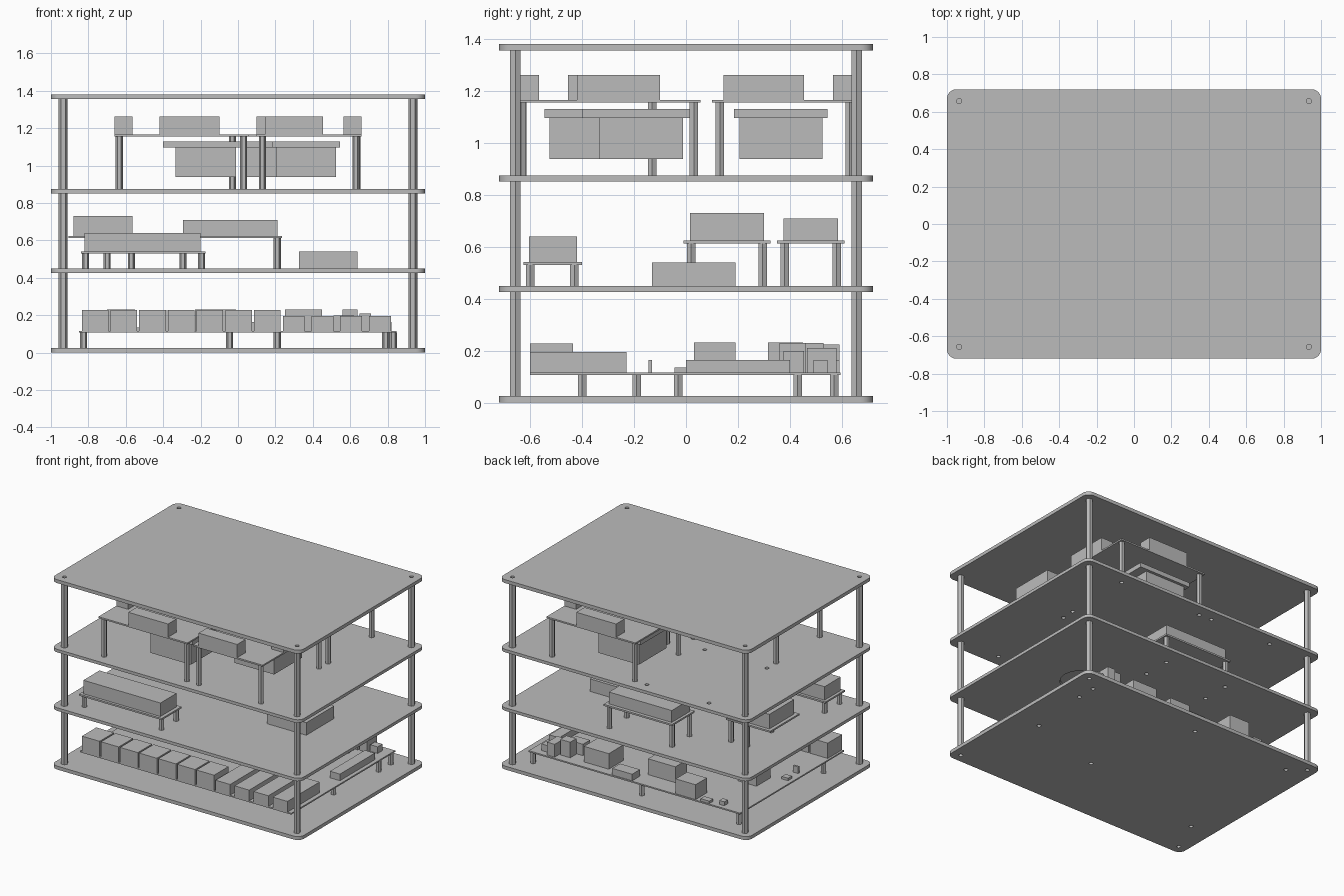
import bpy, bmesh, math
from mathutils import Matrix, Vector

if "Cube" in bpy.data.objects:
    bpy.data.objects.remove(bpy.data.objects["Cube"])

grey = bpy.data.materials.new("plain_grey")
grey.use_nodes = True
grey.diffuse_color = (0.5, 0.5, 0.5, 1)
grey.node_tree.nodes["Principled BSDF"].inputs["Base Color"].default_value = (0.5, 0.5, 0.5, 1)


def add(name, mesh):
    mesh.materials.clear()
    mesh.materials.append(grey)
    ob = bpy.data.objects.new(name, mesh)
    bpy.context.collection.objects.link(ob)
    return ob


def box(name, x, y, z, turn=0):
    """Block between min/max pairs, turned in quarter turns about the z axis."""
    bm = bmesh.new()
    bmesh.ops.create_cube(bm, size=1)
    size = [b - a for a, b in (x, y, z)]
    mid = Vector([(a + b) / 2 for a, b in (x, y, z)])
    m = Matrix.Rotation(turn * math.pi / 2, 4, "Z") @ Matrix.Translation(mid) @ Matrix.Diagonal((*size, 1))
    bmesh.ops.transform(bm, matrix=m, verts=bm.verts)
    me = bpy.data.meshes.new(name)
    bm.to_mesh(me)
    bm.free()
    return add(name, me)


def hex_post(name, spot, z0, z1, radius=0.019):
    bm = bmesh.new()
    bmesh.ops.create_cone(bm, cap_ends=True, segments=6, radius1=radius, radius2=radius, depth=z1 - z0)
    # corners of the hexagon point along x
    bmesh.ops.rotate(bm, matrix=Matrix.Rotation(math.pi / 6, 3, "Z"), verts=bm.verts)
    bmesh.ops.translate(bm, vec=(*spot, (z0 + z1) / 2), verts=bm.verts)
    me = bpy.data.meshes.new(name)
    bm.to_mesh(me)
    bm.free()
    return add(name, me)


def circle(cx, cy, r, n=16):
    return [(cx + r * math.cos(2 * math.pi * i / n), cy + r * math.sin(2 * math.pi * i / n)) for i in range(n)]


def plate(name, z0, z1, holes):
    """Rounded rectangle with drilled holes, extruded."""
    r, hx, hy = 0.05, 1.0, 0.72
    outline = []
    for k, (sx, sy) in enumerate(((1, 1), (-1, 1), (-1, -1), (1, -1))):
        for i in range(7):
            a = math.pi / 2 * (k + i / 6)
            outline.append((sx * (hx - r) + r * math.cos(a), sy * (hy - r) + r * math.sin(a)))
    cu = bpy.data.curves.new(name, "CURVE")
    cu.dimensions, cu.fill_mode, cu.extrude = "2D", "BOTH", (z1 - z0) / 2
    for pts in [outline] + [circle(*h) for h in holes]:
        sp = cu.splines.new("POLY")
        sp.points.add(len(pts) - 1)
        for p, co in zip(sp.points, pts):
            p.co = (*co, 0, 1)
        sp.use_cyclic_u = True
    tmp = bpy.data.objects.new(name + "_outline", cu)
    bpy.context.collection.objects.link(tmp)
    me = bpy.data.meshes.new_from_object(tmp.evaluated_get(bpy.context.evaluated_depsgraph_get()))
    bpy.data.objects.remove(tmp)
    me.transform(Matrix.Translation((0, 0, (z0 + z1) / 2)))
    return add(name, me)


def grid(xs, ys):
    return [(x, y) for x in xs for y in ys]


def quarter(p, k):
    for _ in range(k):
        p = (-p[1], p[0])
    return p


# Leg positions of every deck
corners = grid((-0.935, 0.935), (-0.657, 0.657))
main_legs = [(-0.825, -0.4), (-0.825, 0.57), (-0.045, 0.57), (0.21, -0.19),
             (0.79, -0.03), (0.83, 0.43), (0.83, 0.57)]
front_legs = grid((-0.815, -0.195), (-0.6, -0.43))
side_legs = grid((-0.7, -0.57), (0.02, 0.295))
rear_legs = grid((-0.295, 0.21), (0.38, 0.58))
wheel_legs = grid((-0.635, 0.03), (-0.63, -0.13))
all_wheel = [quarter(p, k) for k in range(4) for p in wheel_legs]

# Plates and corner posts
levels = [(0, 0.025), (0.427, 0.449), (0.852, 0.874), (1.355, 1.38)]
drills = [main_legs, front_legs + side_legs + rear_legs, all_wheel, []]
names = ["bottom_plate", "second_plate", "third_plate", "top_plate"]
for name, (z0, z1), spots in zip(names, levels, drills):
    holes = [(x, y, 0.014) for x, y in corners + spots]
    if name == "second_plate":
        holes.append((0.48, 0.03, 0.14))
    plate(name, z0, z1, holes)
for (_, low), (high, _) in zip(levels, levels[1:]):
    for c in corners:
        hex_post("corner_post", c, low, high, 0.024)

# Bottom deck: main board with a row of connectors and components
for p in main_legs:
    hex_post("main_board_leg", p, 0.025, 0.107)
box("main_board", (-0.85, 0.848), (-0.6, 0.595), (0.107, 0.117))
for i in range(11):
    x = -0.835 + 0.1535 * i
    wide = i < 7
    box("front_connector", (x, x + (0.142 if wide else 0.117)),
        (-0.6, -0.435 if wide else -0.23), (0.117, 0.228 if wide else 0.195))
for x, y, top in [
    ((-0.7, -0.55), (0.03, 0.19), 0.232), ((-0.23, -0.01), (0.315, 0.45), 0.232),
    ((-0.49, -0.33), (0.46, 0.59), 0.225), ((0.02, 0.18), (0.5, 0.59), 0.165),
    ((0.25, 0.45), (0.36, 0.53), 0.23), ((0.56, 0.64), (0.46, 0.53), 0.23),
    ((0.65, 0.71), (0.465, 0.58), 0.21), ((0.51, 0.62), (0.375, 0.455), 0.2),
    ((0.72, 0.78), (0.49, 0.545), 0.165), ((0.74, 0.82), (0, 0.4), 0.165),
    ((-0.6, -0.53), (0.545, 0.59), 0.135), ((-0.7, -0.66), (0.52, 0.56), 0.145),
    ((-0.81, -0.77), (-0.145, -0.13), 0.165), ((-0.82, -0.77), (-0.045, 0), 0.135),
]:
    box("board_component", x, y, (0.117, top))

# Second deck: three small boards with modules, and a block on the plate
for label, legs, bx, by, bz, mx, my, top in [
    ("front", front_legs, (-0.84, -0.175), (-0.625, -0.4), 0.53, (-0.82, -0.2), (-0.605, -0.42), 0.64),
    ("side", side_legs, (-0.905, -0.55), (-0.01, 0.325), 0.612, (-0.88, -0.565), (0.015, 0.3), 0.73),
    ("rear", rear_legs, (-0.315, 0.235), (0.35, 0.61), 0.612, (-0.295, 0.21), (0.375, 0.585), 0.71),
]:
    for p in legs:
        hex_post(label + "_board_leg", p, 0.449, bz)
    box(label + "_board", bx, by, (bz, bz + 0.012))
    box(label + "_module", mx, my, (bz + 0.012, top))
box("fan_block", (0.325, 0.64), (-0.13, 0.19), (0.449, 0.54))

# Third deck: three identical assemblies, each a quarter turn from the last
for k in range(3):
    for p in wheel_legs:
        hex_post("driver_leg", quarter(p, k), 0.874, 1.155)
    box("driver_board", (-0.66, 0.055), (-0.66, -0.1), (1.155, 1.166), k)
    box("driver_long_connector", (-0.42, -0.1), (-0.66, -0.565), (1.166, 1.262), k)
    box("driver_side_connector", (-0.66, -0.565), (-0.455, -0.145), (1.166, 1.262), k)
    box("heatsink_base", (-0.4, 0.017), (-0.545, -0.185), (1.097, 1.13), k)
    box("heatsink_block", (-0.335, -0.012), (-0.525, -0.205), (0.938, 1.097), k)
